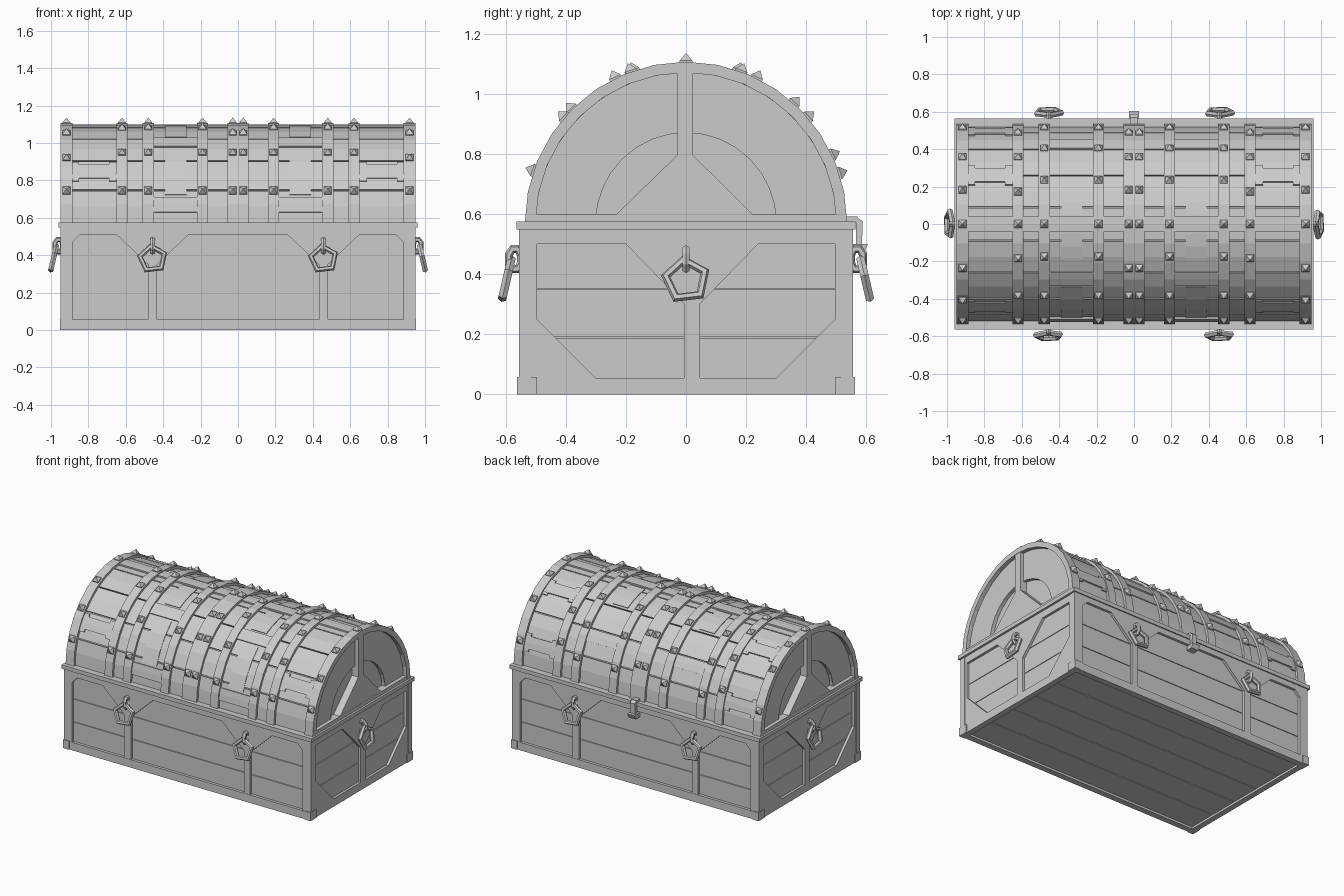
import bpy, bmesh
from math import sin, cos, pi, radians
from mathutils import Vector, Matrix

if "Cube" in bpy.data.objects:
    bpy.data.objects.remove(bpy.data.objects["Cube"])

CZ = 0.57  # centre height of the barrel lid


def finish(name, bm):
    bmesh.ops.recalc_face_normals(bm, faces=bm.faces)
    me = bpy.data.meshes.new(name)
    bm.to_mesh(me)
    bm.free()
    ob = bpy.data.objects.new(name, me)
    bpy.context.collection.objects.link(ob)
    return ob


def prism(bm, pts, fn, d0, d1):
    a = [bm.verts.new(fn(u, v, d0)) for u, v in pts]
    b = [bm.verts.new(fn(u, v, d1)) for u, v in pts]
    bm.faces.new(a[::-1])
    bm.faces.new(b)
    n = len(pts)
    for i in range(n):
        bm.faces.new((a[i], a[(i + 1) % n], b[(i + 1) % n], b[i]))


def rect(u0, u1, v0, v1):
    return [(u0, v0), (u1, v0), (u1, v1), (u0, v1)]


def xyz(u, v, d):
    return (u, v, d)


def box(bm, x0, x1, y0, y1, z0, z1):
    prism(bm, rect(x0, x1, y0, y1), xyz, z0, z1)


def arc(bm, x0, x1, r0, r1, a0=-90, a1=90, n=16):
    """Curved strap around the lid axis; angles in degrees from straight up."""
    rows = []
    for i in range(n + 1):
        a = radians(a0 + (a1 - a0) * i / n)
        rows.append([bm.verts.new((x, r * sin(a), CZ + r * cos(a)))
                     for x, r in ((x0, r0), (x1, r0), (x1, r1), (x0, r1))])
    for p, q in zip(rows, rows[1:]):
        for k in range(4):
            bm.faces.new((p[k], p[(k + 1) % 4], q[(k + 1) % 4], q[k]))
    bm.faces.new(rows[0])
    bm.faces.new(rows[-1][::-1])


def front_map(s):
    return lambda u, v, d: (u, s * (0.535 + d), v)


def side_map(s):
    return lambda u, v, d: (s * (0.925 + d), u, v)


# Wooden box: stacked boards with thin grooves, and floor boards
bm = bmesh.new()
box(bm, -.92, .92, -.53, .53, .025, .55)
for z0, z1 in ((.03, .188), (.192, .348), (.352, .55)):
    box(bm, -.928, .928, -.538, .538, z0, z1)
for i in range(5):
    y = -.53 + i * .212
    box(bm, -.92, .92, y + .003, y + .209, .015, .04)
finish("box_boards", bm)

# Metal framing on front and back
bm = bmesh.new()
for s in (-1, 1):
    f = front_map(s)
    prism(bm, rect(-.948, .948, 0, .055), f, -.02, .022)
    prism(bm, rect(-.948, .948, .51, .555), f, -.02, .02)
    for m in (-1, 1):
        prism(bm, rect(m * .885, m * .948, .055, .51), f, -.02, .02)
        prism(bm, rect(m * .457 - .024, m * .457 + .024, .055, .35), f, -.02, .02)
        prism(bm, [(m * .457 - .024, .35), (m * .457 + .024, .35),
                   (m * .65, .51), (m * .264, .51)] if m > 0 else
              [(-.481, .35), (-.433, .35), (-.264, .51), (-.65, .51)], f, -.02, .02)
        # small chamfers beside the corner posts
        prism(bm, [(m * .885, .47), (m * .845, .51), (m * .885, .51)], f, -.02, .02)
finish("front_back_frame", bm)

# Metal framing on both ends
bm = bmesh.new()
for s in (-1, 1):
    f = side_map(s)
    prism(bm, rect(-.555, .555, 0, .055), f, -.02, .02)
    prism(bm, rect(-.555, .555, .5, .555), f, -.02, .02)
    for m in (-1, 1):
        prism(bm, rect(m * .495, m * .555, .055, .5), f, -.02, .02)
        prism(bm, [(m * .495, .055), (m * .3, .055), (m * .495, .25)], f, -.02, .02)
        prism(bm, rect(m * .495, m * .562, 0, .058), f, -.02, .026)  # corner foot
    prism(bm, rect(-.006, .046, .055, .3), f, -.02, .02)
    prism(bm, [(-.006, .3), (.046, .3), (.24, .5), (-.2, .5)], f, -.02, .02)
finish("end_frame", bm)

# Overhanging rim between box and lid
bm = bmesh.new()
box(bm, -.96, .96, -.563, .563, .548, .575)
finish("rim", bm)

# Lid planks: separate curved staves over an inner barrel
bm = bmesh.new()
arc(bm, -.92, .92, .3, .507)
for i in range(9):
    arc(bm, -.925, .925, .5, .519, -90 + i * 20 + .4, -70 + i * 20 - .4, 2)
finish("lid_staves", bm)

# Recessed half-round end boards
bm = bmesh.new()
pts = [(.31 * sin(radians(a)), CZ + .31 * cos(radians(a))) for a in range(-90, 91, 18)]
for s in (-1, 1):
    prism(bm, pts, side_map(s), -.06, -.03)
finish("lid_end_boards", bm)

# Metal straps around the lid
bands = [(0, .057), (.19, .03), (.48, .03), (.62, .03), (.917, .031)]
bm = bmesh.new()
for x, w in bands:
    for m in ((-1, 1) if x else (1,)):
        arc(bm, m * x - w, m * x + w, .5, .536)
finish("lid_straps", bm)

# Cross plates between the straps, and the ridge strip
bm = bmesh.new()
arc(bm, -.94, .94, .5, .528, -4.5, 4.5, 2)
for m in (-1, 1):
    for a in (-58, 30, 72):
        arc(bm, m * .65, m * .89, .5, .527, a - 4.5, a + 4.5, 2)
        for x0, x1 in ((.65, .69), (.85, .89)):  # flared ends
            arc(bm, m * x0, m * x1, .5, .5265, a - 6.5, a + 6.5, 2)
    for a in (-79, -34, 55):
        arc(bm, m * .22, m * .45, .5, .527, a - 4.5, a + 4.5, 2)
    # raised boards between the plates
    for a0, a1 in ((-73, -40), (-28, -6), (6, 28)):
        arc(bm, m * .275, m * .39, .5, .523, a0, a1, 3)
finish("lid_cross_plates", bm)

# End trim of lid: sill, pointed plate and upright
bm = bmesh.new()
for s in (-1, 1):
    f = side_map(s)
    prism(bm, rect(-.53, .53, .565, .6), f, -.04, .021)
    prism(bm, [(-.23, .6), (.22, .6), (.024, .795), (-.03, .795)], f, -.04, .02)
    prism(bm, rect(-.03, .024, .795, 1.095), f, -.04, .02)
finish("lid_end_trim", bm)

# Pyramid studs along the straps
bm = bmesh.new()


def stud(x, deg, size=.021, h=.03):
    rot = Matrix.Rotation(radians(-deg), 4, 'X')
    base = Vector((x, 0, CZ))
    lo = [bm.verts.new(base + rot @ Vector((i * size, j * size, .525)))
          for i, j in ((-1, -1), (1, -1), (1, 1), (-1, 1))]
    hi = [bm.verts.new(base + rot @ Vector((i * size, j * size, .54)))
          for i, j in ((-1, -1), (1, -1), (1, 1), (-1, 1))]
    tip = bm.verts.new(base + rot @ Vector((0, 0, .535 + h)))
    bm.faces.new(lo[::-1])
    for k in range(4):
        bm.faces.new((lo[k], lo[(k + 1) % 4], hi[(k + 1) % 4], hi[k]))
        bm.faces.new((hi[k], hi[(k + 1) % 4], tip))


sets = {0: (-71, -45, -26, 0, 20, 42, 65), .19: (-71, -45, -19, 0, 26, 49, 72),
        .48: (-71, -45, -19, 0, 26, 49, 72), .62: (-71, -45, -20, 0, 19, 42, 65),
        .917: (-71, -49, -26, 0, 20, 42, 72)}
for x, angs in sets.items():
    for a in angs:
        for m in (-1, 1):
            stud(m * (x or .028), a)
finish("studs", bm)


# Pull rings: five-sided ring hanging through a staple
def torus(bm, nmaj, nmin, ru, rv, r, mat, a_off=0.0):
    loops = []
    for i in range(nmaj):
        a = 2 * pi * i / nmaj + a_off
        loops.append([bm.verts.new(mat @ Vector((
            (ru + r * cos(2 * pi * j / nmin)) * cos(a), r * sin(2 * pi * j / nmin),
            (rv + r * cos(2 * pi * j / nmin)) * sin(a)))) for j in range(nmin)])
    for i in range(nmaj):
        p, q = loops[i], loops[(i + 1) % nmaj]
        for j in range(nmin):
            k = (j + 1) % nmin
            bm.faces.new((p[j], p[k], q[k], q[j]))


bm = bmesh.new()
spots = [(Vector((m * .457, -.555, 0)), 0) for m in (-1, 1)]
spots += [(Vector((m * .457, .555, 0)), pi) for m in (-1, 1)]
spots += [(Vector((.945, 0, 0)), pi / 2), (Vector((-.945, 0, 0)), -pi / 2)]
for p, turn in spots:
    base = Matrix.Translation(p) @ Matrix.Rotation(turn, 4, 'Z')
    ring = base @ Matrix.Translation((0, -.042, .38)) @ Matrix.Rotation(radians(-13), 4, 'X')
    torus(bm, 5, 6, .069, .069, .016, ring, pi / 2 + .12)
    staple = base @ Matrix.Translation((0, -.014, .45)) @ Matrix.Rotation(pi / 2, 4, 'Z')
    torus(bm, 8, 6, .022, .036, .014, staple, pi / 8)
finish("pull_rings", bm)

# Hooked hasp at the middle of the back
bm = bmesh.new()
side = lambda u, v, d: (d, u, v)
prism(bm, rect(.5, .57, .572, .592), side, -.02, .02)
prism(bm, [(.565, .592), (.565, .5), (.585, .5), (.588, .575)], side, -.018, .018)
prism(bm, [(.545, .5), (.545, .47), (.59, .47), (.605, .5)], side, -.028, .028)
finish("back_hasp", bm)
